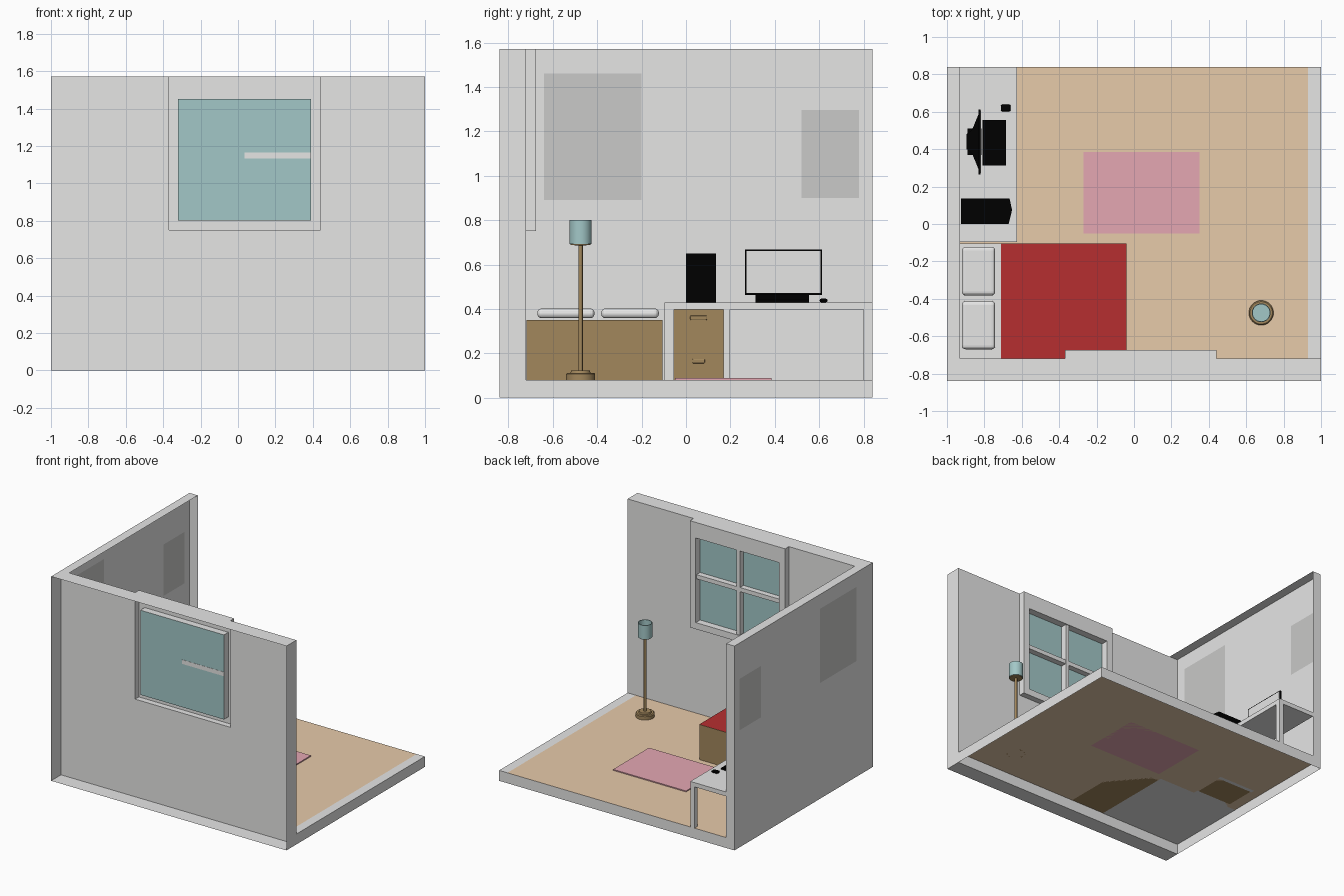
import bpy, bmesh, math
from mathutils import Vector

if "Cube" in bpy.data.objects:
    bpy.data.objects.remove(bpy.data.objects["Cube"])


def mat(name, r, g, b):
    m = bpy.data.materials.new(name)
    m.diffuse_color = (r, g, b, 1)
    m.use_nodes = True
    m.node_tree.nodes["Principled BSDF"].inputs["Base Color"].default_value = m.diffuse_color
    return m


GREY = mat("light grey", .79, .79, .785)
FLOOR = mat("floor tan", .815, .605, .41)
BROWN = mat("wood brown", .36, .242, .108)
RED = mat("blanket red", .47, .028, .03)
PINK = mat("rug pink", .78, .39, .45)
TEAL = mat("glass teal", .365, .575, .575)
PICTURE = mat("picture grey", .585, .585, .58)
BLACK = mat("black", 0, 0, 0)


def add(name, bm, m):
    bmesh.ops.recalc_face_normals(bm, faces=bm.faces[:])
    me = bpy.data.meshes.new(name)
    bm.to_mesh(me)
    bm.free()
    ob = bpy.data.objects.new(name, me)
    bpy.context.collection.objects.link(ob)
    me.materials.append(m)
    return ob


def box(name, x, y, z, m, bevel=0, segs=3):
    """Box from (min, max) ranges."""
    bm = bmesh.new()
    bmesh.ops.create_cube(bm, size=1)
    for v in bm.verts:
        v.co = Vector([(r[0] + r[1]) / 2 + c * (r[1] - r[0]) for r, c in zip((x, y, z), v.co)])
    ob = add(name, bm, m)
    if bevel:
        mod = ob.modifiers.new("round", 'BEVEL')
        mod.width, mod.segments = bevel, segs
    return ob


def sheets(name, rects, m):
    """Single-sided rectangles; in each one, one of x, y, z is a constant."""
    bm = bmesh.new()
    for rect in rects:
        a, b = [i for i in range(3) if isinstance(rect[i], tuple)]
        vs = []
        for i, j in ((0, 0), (1, 0), (1, 1), (0, 1)):
            p = list(rect)
            p[a], p[b] = rect[a][i], rect[b][j]
            vs.append(bm.verts.new(p))
        bm.faces.new(vs)
    bmesh.ops.remove_doubles(bm, verts=bm.verts[:], dist=1e-5)
    return add(name, bm, m)


def prism(name, pts, vec, m):
    """Flat outline, pushed along a vector if one is given."""
    bm = bmesh.new()
    f = bm.faces.new([bm.verts.new(p) for p in pts])
    if vec:
        r = bmesh.ops.extrude_face_region(bm, geom=[f])
        bmesh.ops.translate(bm, vec=vec, verts=[v for v in r["geom"] if isinstance(v, bmesh.types.BMVert)])
    return add(name, bm, m)


def lathe(name, profile, x, y, m, n=32):
    """Profile of (radius, z) spun about a vertical axis."""
    bm = bmesh.new()
    vs = [bm.verts.new((r, 0, z)) for r, z in profile]
    es = [bm.edges.new(p) for p in zip(vs, vs[1:])]
    bmesh.ops.spin(bm, geom=vs + es, cent=(0, 0, 0), axis=(0, 0, 1), angle=math.tau, steps=n)
    bmesh.ops.remove_doubles(bm, verts=bm.verts[:], dist=1e-5)
    ob = add(name, bm, m)
    ob.location = (x, y, 0)
    bpy.ops.object.select_all(action='DESELECT')
    ob.select_set(True)
    bpy.context.view_layer.objects.active = ob
    bpy.ops.object.shade_smooth_by_angle(angle=math.radians(35))
    return ob


# Room shell: thin sheets, open towards the front and below
H = 1.57
prism("front_wall", [(x, -.72, z) for x, z in
      [(-1, 0), (1, 0), (1, H), (.44, H), (.44, .75), (-.37, .75), (-.37, H), (-1, H)]], None, GREY)
sheets("front_wall_edges", [((-1, 1), (-.84, -.72), H), ((-1, 1), (-.84, -.72), 0),
                            (1, (-.84, -.72), (0, H))], GREY)
sheets("left_wall", [(-1, (-.84, .84), (0, H)), ((-1, -.93), (-.72, .84), H),
                     ((-1, -.93), .84, (0, H))], GREY)
sheets("base_rim", [(1, (-.72, .84), (0, .08)), ((.93, 1), (-.72, .84), .08),
                    ((-.93, 1), .84, (0, .08))], GREY)
sheets("floor", [((-1, .93), (-.72, .84), .08)], FLOOR)
sheets("floor_under_patch", [((-1, -.32), (-.72, -.09), .0785)], GREY)

# Window: frame shell standing in from the wall, glass and cross bars
X0, X1, Z0, Z1 = -.32, .39, .80, 1.45
sheets("window_frame", [
    (-.37, (-.72, -.675), (.75, H)), (.44, (-.72, -.675), (.75, H)),
    ((-.37, .44), (-.72, -.675), .75), ((-.37, .44), (-.72, -.675), H),
    ((-.37, X0), -.675, (.75, H)), ((X1, .44), -.675, (.75, H)),
    ((X0, X1), -.675, (.75, Z0)), ((X0, X1), -.675, (Z1, H)),
    (X0, (-.728, -.675), (Z0, Z1)), (X1, (-.728, -.675), (Z0, Z1)),
    ((X0, X1), (-.728, -.675), Z0), ((X0, X1), (-.728, -.675), Z1)], GREY)
sheets("window_glass", [((X0, X1), -.728, (Z0, Z1))], TEAL)
box("window_bar_vertical", (.02, .05), (-.727, -.682), (Z0, Z1), GREY)
box("window_bar_left", (X0, .035), (-.727, -.684), (1.133, 1.165), GREY)
box("window_bar_right", (.035, X1), (-.7295, -.684), (1.133, 1.165), GREY)

# Pictures show on both faces of the left wall
for i, (y, z) in enumerate([((-.64, -.20), (.89, 1.46)), ((.52, .78), (.90, 1.295))]):
    sheets(f"picture_{i}", [(-1.001, y, z), (-.999, y, z)], PICTURE)

# Rug
box("rug", (-.27, .35), (-.05, .385), (.08, .088), PINK)

# Bed
box("bed_base", (-.93, -.04), (-.718, -.105), (.08, .35), BROWN)
sheets("bed_sheet", [((-.93, -.71), (-.718, -.105), .351)], GREY)
sheets("blanket", [((-.71, -.04), (-.718, -.105), .351)], RED)
for i, y in enumerate([(-.67, -.412), (-.382, -.122)]):
    box(f"pillow_{i}", (-.92, -.742), y, (.358, .402), GREY, .02, 4)

# Desk
box("desk_top", (-.93, -.625), (-.097, .84), (.397, .43), GREY)
box("desk_end_panel", (-.93, -.625), (-.097, -.055), (.08, .397), GREY)
box("desk_middle_panel", (-.93, -.625), (.17, .198), (.08, .397), GREY)
box("desk_leg", (-.66, -.625), (.80, .84), (.08, .397), GREY)
box("drawers", (-.92, -.635), (-.055, .17), (.08, .397), BROWN)
for i, (w, z) in enumerate([(.038, .36), (.028, .165)]):
    box(f"drawer_handle_{i}", (-.64, -.627), (.057 - w, .057 + w), (z - .01, z + .01), BROWN, .004, 2)

# Computer tower with a slightly pointed front
prism("computer_tower", [(x, y, .43) for x, y in
      [(-.925, 0), (-.67, 0), (-.652, .075), (-.665, .135), (-.925, .135)]], (0, 0, .22), BLACK)

# Monitor: thin black bezel, pale screen, tapered back, stand
box("monitor_bezel", (-.832, -.82), (.265, .613), (.463, .668), BLACK)
box("monitor_screen", (-.825, -.818), (.272, .606), (.471, .661), GREY)
prism("monitor_back", [(x, y, .49) for x, y in
      [(-.83, .29), (-.865, .375), (-.895, .4), (-.895, .48), (-.865, .505), (-.83, .59)]],
      (0, 0, .15), BLACK)
box("monitor_stand", (-.88, -.85), (.415, .465), (.43, .52), BLACK)
box("monitor_foot", (-.89, -.815), (.37, .51), (.43, .442), BLACK)

# Keyboard wedge and mouse
prism("keyboard", [(x, .313, z) for x, z in [(-.81, .43), (-.685, .43), (-.685, .44), (-.81, .464)]],
      (0, .242, 0), BLACK)
box("mouse", (-.712, -.66), (.602, .638), (.43, .446), BLACK, .007, 2)

# Floor lamp
lathe("lamp_base", [(0, .08), (.066, .08), (.066, .106), (.06, .112), (.045, .112), (.042, .122), (0, .122)],
      .68, -.475, BROWN)
lathe("lamp_pole", [(0, .12), (.01, .12), (.01, .69), (0, .69)], .68, -.475, BROWN, 16)
lathe("lamp_shade_holder", [(0, .685), (.045, .688), (.045, .694), (0, .694)], .68, -.475, BROWN)
lathe("lamp_shade", [(0, .692), (.05, .692), (.05, .80), (.045, .80), (.045, .70), (0, .70)],
      .68, -.475, TEAL)
